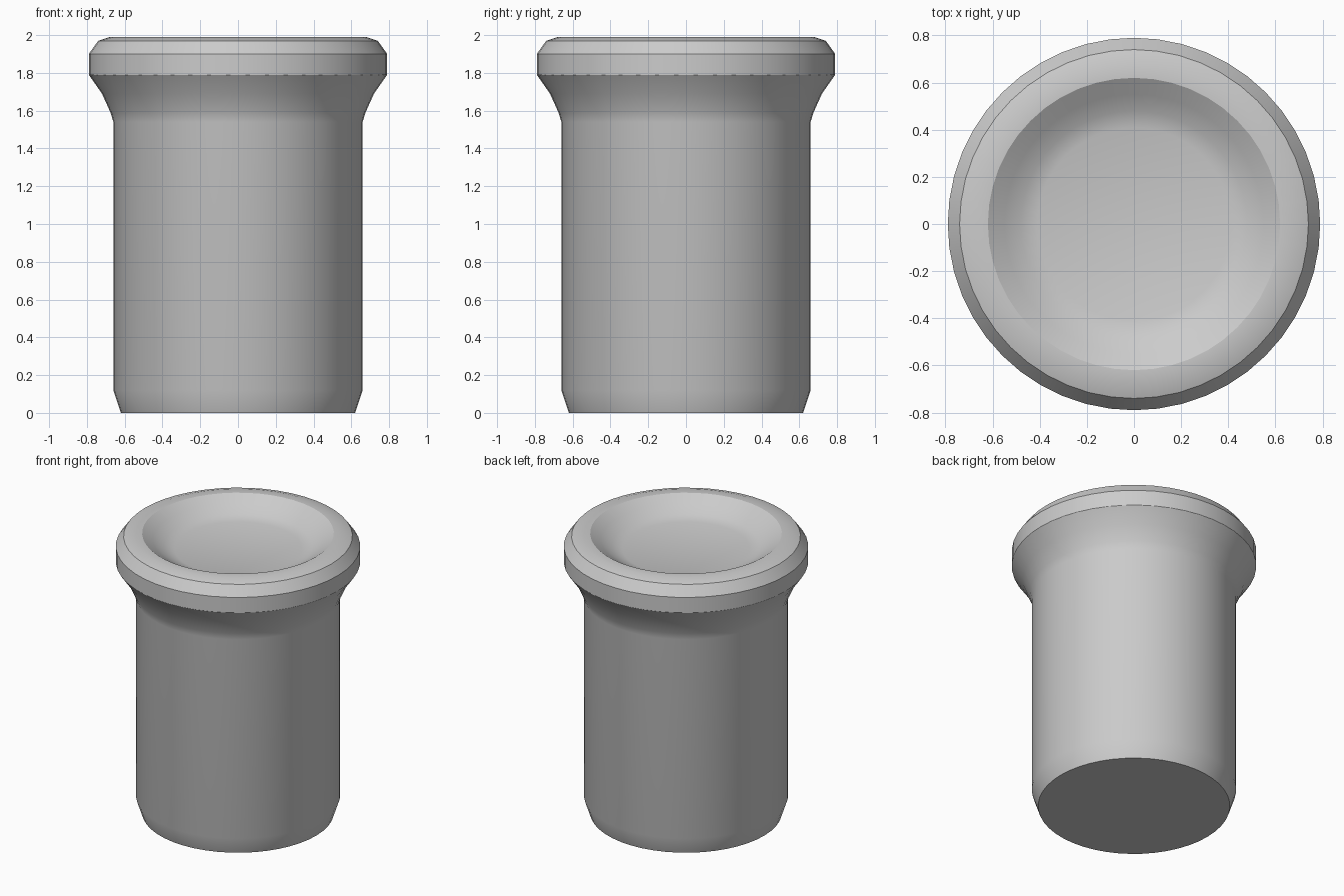
import bpy
import bmesh
import math

cube = bpy.data.objects.get("Cube")
if cube:
    bpy.data.objects.remove(cube, do_unlink=True)

# Single grey finish
grey = bpy.data.materials.new("plain grey")
grey.use_nodes = True
colour = (0.6, 0.6, 0.6, 1)
grey.diffuse_color = colour
shader = next(n for n in grey.node_tree.nodes if n.type == 'BSDF_PRINCIPLED')
shader.inputs["Base Color"].default_value = colour
shader.inputs["Roughness"].default_value = 0.7


def lathe(name, profile, sides):
    """Revolve (radius, height) points into a closed solid."""
    bm = bmesh.new()
    rings = []
    for radius, height in profile:
        rings.append([bm.verts.new((radius * math.cos(math.tau * i / sides),
                                    radius * math.sin(math.tau * i / sides),
                                    height)) for i in range(sides)])
    for low, high in zip(rings, rings[1:]):
        for i in range(sides):
            j = (i + 1) % sides
            bm.faces.new((low[i], low[j], high[j], high[i]))
    bm.faces.new(rings[0][::-1])
    bm.faces.new(rings[-1])
    bmesh.ops.recalc_face_normals(bm, faces=bm.faces)
    mesh = bpy.data.meshes.new(name)
    bm.to_mesh(mesh)
    bm.free()
    mesh.materials.append(grey)
    obj = bpy.data.objects.new(name, mesh)
    bpy.context.collection.objects.link(obj)
    bpy.ops.object.select_all(action='DESELECT')
    obj.select_set(True)
    bpy.context.view_layer.objects.active = obj
    bpy.ops.object.shade_smooth_by_angle(angle=math.radians(32))
    return obj


# Chamfered foot, straight barrel, flared collar, rounded lip, shallow dish
foot = [(0.62, 0), (0.66, 0.12)]
barrel = [(0.66, 1.54)]
flare = [(0.675, 1.59), (0.72, 1.69), (0.79, 1.79)]
lip = [(0.79, 1.9), (0.74, 1.97), (0.68, 1.99), (0.62, 1.99)]
dish = [(0.55, 1.945), (0.48, 1.9), (0.41, 1.88)]
lathe("flanged_plug", foot + barrel + flare + lip + dish, 48)
